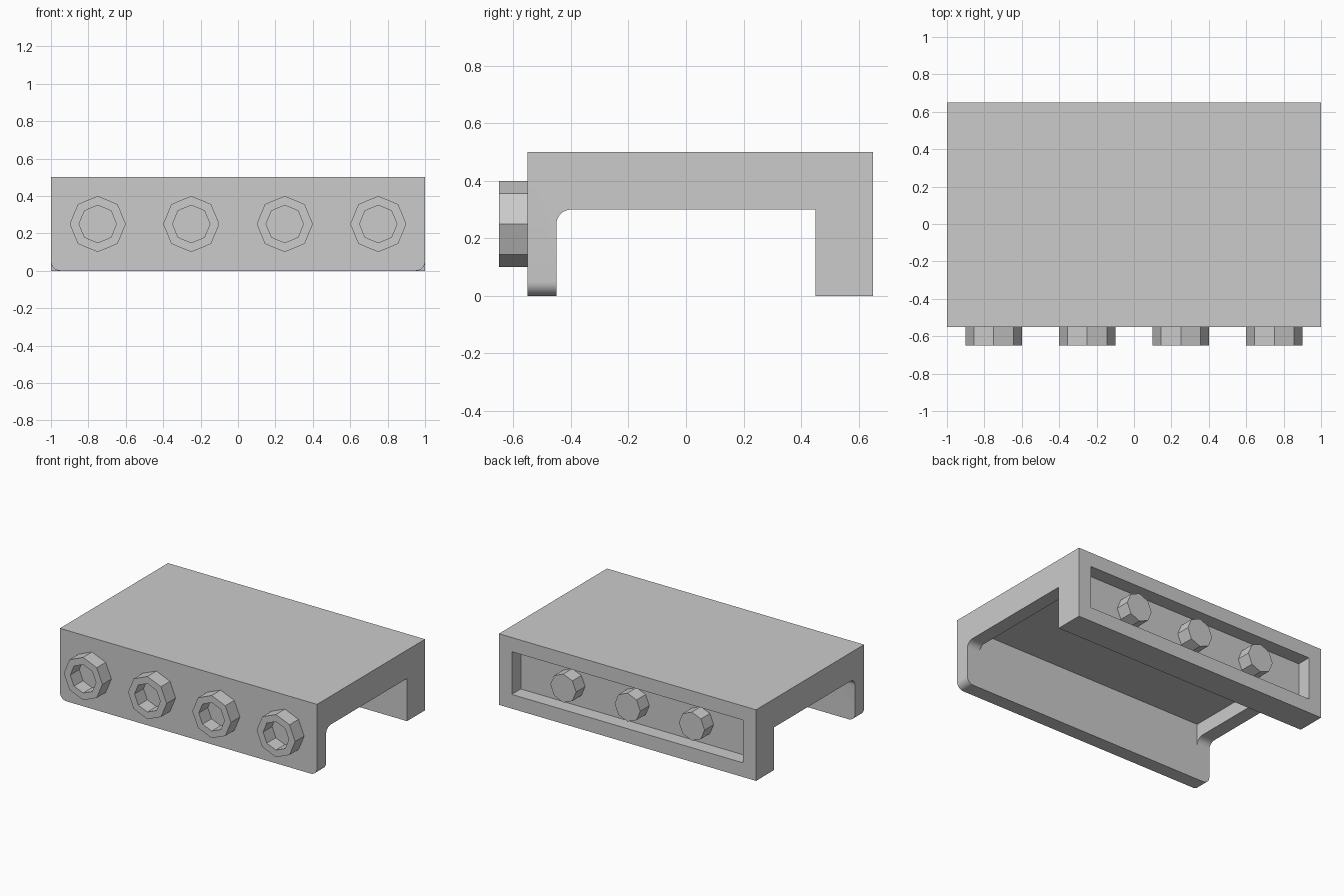
import bpy, bmesh, math
from mathutils import Vector

cube = bpy.data.objects.get("Cube")
if cube:
    bpy.data.objects.remove(cube, do_unlink=True)

grey = bpy.data.materials.new("plain grey")
grey.use_nodes = True
colour = (0.6, 0.6, 0.6, 1)
grey.diffuse_color = colour
grey.node_tree.nodes["Principled BSDF"].inputs["Base Color"].default_value = colour


def add_object(name, bm):
    bmesh.ops.recalc_face_normals(bm, faces=bm.faces[:])
    mesh = bpy.data.meshes.new(name)
    bm.to_mesh(mesh)
    bm.free()
    mesh.materials.append(grey)
    obj = bpy.data.objects.new(name, mesh)
    bpy.context.collection.objects.link(obj)
    return obj


def extrude(bm, points, direction):
    face = bm.faces.new([bm.verts.new(p) for p in points])
    out = bmesh.ops.extrude_face_region(bm, geom=[face])
    moved = [v for v in out["geom"] if isinstance(v, bmesh.types.BMVert)]
    bmesh.ops.translate(bm, verts=moved, vec=Vector(direction))


def octagon(radius, x, y, z=0.25):
    return [(x + radius * math.cos(i * math.pi / 4), y,
             z + radius * math.sin(i * math.pi / 4)) for i in range(8)]


def cut_box(obj, low, high):
    """Cut a box-shaped pocket between two corners."""
    bm = bmesh.new()
    (x0, y0, z0), (x1, y1, z1) = low, high
    extrude(bm, [(x0, y0, z0), (x1, y0, z0), (x1, y1, z0), (x0, y1, z0)], (0, 0, z1 - z0))
    cutter = add_object("pocket_cutter", bm)
    cutter.hide_render = True
    mod = obj.modifiers.new("pocket", "BOOLEAN")
    mod.operation, mod.solver, mod.object = "DIFFERENCE", "EXACT", cutter
    bpy.context.view_layer.objects.active = obj
    bpy.ops.object.modifier_apply(modifier=mod.name)
    bpy.data.objects.remove(cutter, do_unlink=True)


# Channel-shaped body, with a fillet behind the front plate
FILLET = 0.05
arc = [(-0.4 - FILLET * math.sin(a), 0.25 + FILLET * math.cos(a))
       for a in (i * math.pi / 16 for i in range(9))]
profile = [(-0.55, 0), (-0.55, 0.5), (0.65, 0.5), (0.65, 0), (0.45, 0), (0.45, 0.3)]
profile += arc + [(-0.45, 0)]
bm = bmesh.new()
extrude(bm, [(-1, y, z) for y, z in profile], (2, 0, 0))

# Rounded lower corners of the front plate
corners = [e for e in bm.edges if all(
    v.co.z < 0.001 and v.co.y < 0 and abs(v.co.x) > 0.99 for v in e.verts)
    and abs(e.verts[0].co.x - e.verts[1].co.x) < 0.01]
bmesh.ops.bevel(bm, geom=corners, offset=FILLET, segments=8, profile=0.5, affect="EDGES")
body = add_object("body", bm)

# Hollow under the top and pocket in the rear wall
cut_box(body, (-0.9, -0.45, 0.2), (0.9, 0.45, 0.4))
cut_box(body, (-0.9, 0.55, 0.1), (0.9, 0.75, 0.4))
bpy.ops.object.select_all(action="DESELECT")
body.select_set(True)
bpy.context.view_layer.objects.active = body
bpy.ops.object.shade_smooth_by_angle(angle=math.radians(30))

# Open octagonal sockets on the front
for n in range(4):
    x = -0.75 + n * 0.5
    bm = bmesh.new()
    rings = [[bm.verts.new(p) for p in octagon(r, x, y)]
             for r, y in ((0.15, -0.55), (0.15, -0.65), (0.1, -0.65), (0.1, -0.55))]
    for a, b in zip(rings, rings[1:]):
        for i in range(8):
            j = (i + 1) % 8
            bm.faces.new((a[i], a[j], b[j], b[i]))
    add_object(f"front_socket_{n + 1}", bm)

# Solid octagonal pegs in the rear pocket
for n in range(3):
    bm = bmesh.new()
    extrude(bm, octagon(0.1, -0.5 + n * 0.5, 0.55), (0, 0.1, 0))
    add_object(f"rear_peg_{n + 1}", bm)
